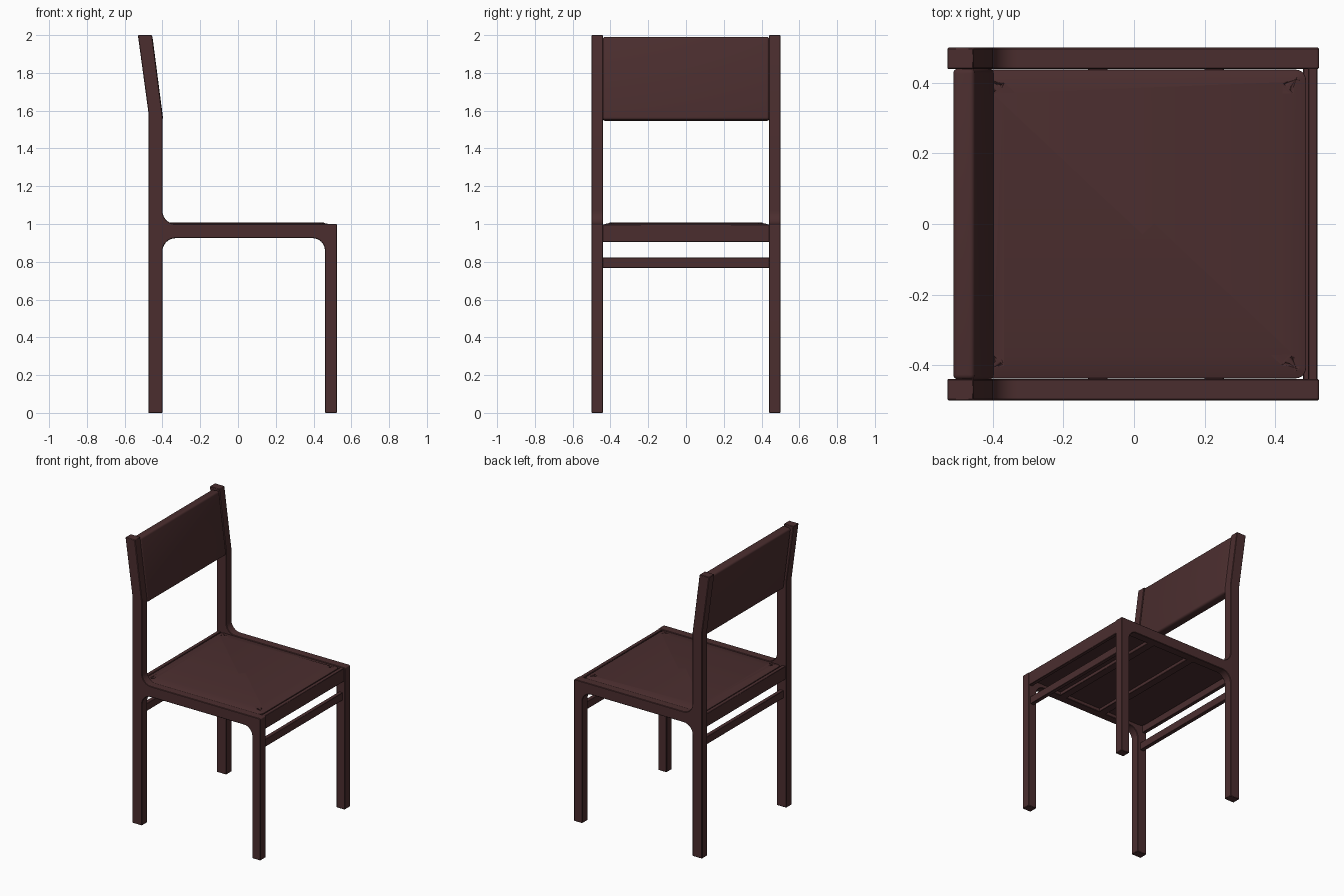
import bpy, bmesh, math
from mathutils import Vector, Matrix

cube = bpy.data.objects.get("Cube")
if cube:
    bpy.data.objects.remove(cube, do_unlink=True)

COLOUR = (0.070, 0.027, 0.028, 1)
wood = bpy.data.materials.new("dark brown")
wood.use_nodes = True
wood.diffuse_color = COLOUR
wood.node_tree.nodes["Principled BSDF"].inputs["Base Color"].default_value = COLOUR


def finish(name, bm, bevel=0.0, segments=1):
    """Turn a bmesh into a named, shaded object with optional softened edges."""
    bmesh.ops.recalc_face_normals(bm, faces=bm.faces)
    mesh = bpy.data.meshes.new(name)
    bm.to_mesh(mesh)
    bm.free()
    mesh.materials.append(wood)
    obj = bpy.data.objects.new(name, mesh)
    bpy.context.collection.objects.link(obj)
    bpy.ops.object.select_all(action='DESELECT')
    obj.select_set(True)
    bpy.context.view_layer.objects.active = obj
    bpy.ops.object.shade_smooth_by_angle(angle=math.radians(35))
    if bevel:
        mod = obj.modifiers.new("soft edges", 'BEVEL')
        mod.width, mod.segments = bevel, segments
        mod.limit_method = 'ANGLE'
        mod.angle_limit = math.radians(40)
    return obj


def box_mesh(size, centre=(0, 0, 0)):
    bm = bmesh.new()
    bmesh.ops.create_cube(bm, size=1, matrix=Matrix.Translation(centre) @ Matrix.Diagonal((*size, 1)))
    return bm


def bar(name, x, z, half_width=0.445):
    """Cross bar running between the two side frames."""
    size = (x[1] - x[0], 2 * half_width, z[1] - z[0])
    return finish(name, box_mesh(size, (sum(x) / 2, 0, sum(z) / 2)), 0.002)


def rounded(points, steps=8):
    """Outline from (x, z, corner radius) points."""
    out = []
    for i, (x, z, r) in enumerate(points):
        p = Vector((x, z))
        if not r:
            out.append(p)
            continue
        a = (Vector(points[i - 1][:2]) - p).normalized()
        b = (Vector(points[(i + 1) % len(points)][:2]) - p).normalized()
        centre = p + (a + b) * r
        for k in range(steps + 1):
            t = k / steps * math.pi / 2
            out.append(centre - b * r * math.cos(t) - a * r * math.sin(t))
    return out


# Side frames: legs, seat rail and leaning back post in one outline
outline = rounded([
    (-0.475, 0, 0), (-0.40, 0, 0), (-0.40, 0.925, 0.07), (0.46, 0.925, 0.065),
    (0.46, 0, 0), (0.525, 0, 0), (0.525, 1.0, 0.008), (-0.40, 1.0, 0.07),
    (-0.40, 1.575, 0), (-0.455, 2.0, 0), (-0.53, 2.0, 0), (-0.475, 1.595, 0)])
for side, y in (("right", -0.5), ("left", 0.44)):
    bm = bmesh.new()
    face = bm.faces.new([bm.verts.new((p.x, y, p.y)) for p in outline])
    ext = bmesh.ops.extrude_face_region(bm, geom=[face])
    verts = [v for v in ext["geom"] if isinstance(v, bmesh.types.BMVert)]
    bmesh.ops.translate(bm, verts=verts, vec=(0, 0.06, 0))
    finish(side + "_side_frame", bm, 0.003)

# Aprons and stretchers at both ends
bar("front_apron", (0.494, 0.520), (0.905, 0.998))
bar("back_apron", (-0.468, -0.442), (0.905, 0.998))
bar("front_stretcher", (0.480, 0.508), (0.768, 0.822))
bar("back_stretcher", (-0.452, -0.424), (0.768, 0.822))

# Slats carrying the seat
bar("back_slat", (-0.13, -0.075), (0.925, 0.952))
bar("front_slat", (0.20, 0.255), (0.925, 0.952))

# Seat pad with rounded corners and a gently crowned top
bm = box_mesh((0.925, 0.876, 0.05), (0.0255, 0, 0.972))
uprights = [e for e in bm.edges if abs(e.verts[0].co.z - e.verts[1].co.z) > 0.01]
bmesh.ops.bevel(bm, geom=uprights, offset=0.03, segments=5, profile=0.5, affect='EDGES')
top = [max(bm.faces, key=lambda f: f.calc_center_median().z)]
for thickness, depth in ((0.02, 0.006), (0.05, 0.005)):
    bmesh.ops.inset_region(bm, faces=top, thickness=thickness, depth=depth)
finish("seat_pad", bm, 0.006, 2)

# Padded backrest leaning with the posts
bm = box_mesh((0.062, 0.882, 0.444))
bmesh.ops.bevel(bm, geom=bm.edges[:], offset=0.014, segments=4, profile=0.5, affect='EDGES')
back = finish("backrest", bm)
back.location = (-0.455, 0, 1.768)
back.rotation_euler.y = -math.atan2(0.055, 0.425)
